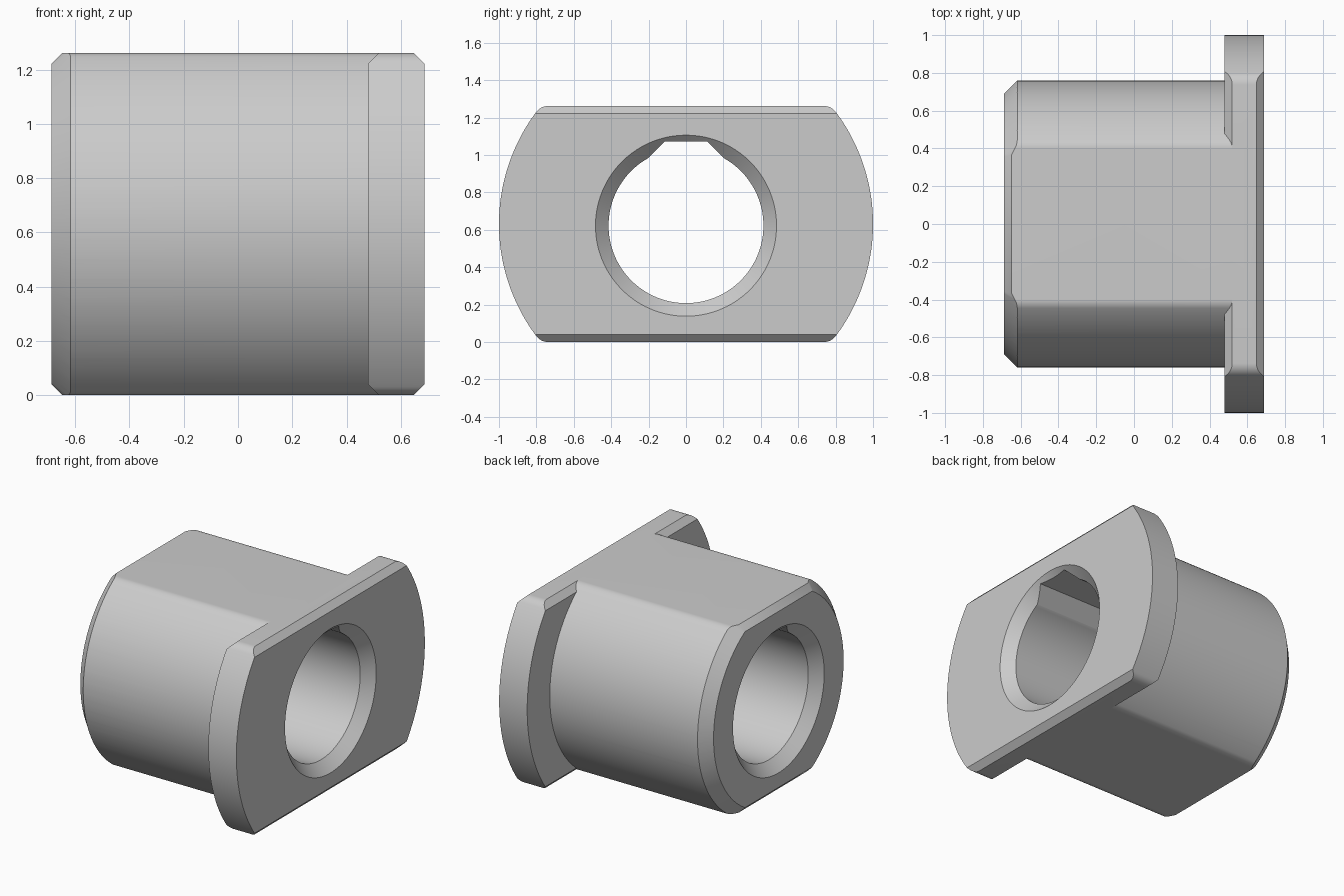
import bpy
import bmesh
from math import sin, cos, pi, sqrt, atan2
from mathutils import Vector

if "Cube" in bpy.data.objects:
    bpy.data.objects.remove(bpy.data.objects["Cube"])

HALF_H = 0.631      # half height between the flats
END = 0.688         # half length
FILLET = 0.08
CHAMFER = 0.04
BORE_Z = -0.009


def loft(name, rings):
    """Solid through matching rings of points, capped at both ends."""
    bm = bmesh.new()
    loops = [[bm.verts.new(p) for p in ring] for ring in rings]
    for a, b in zip(loops, loops[1:]):
        for i in range(len(a)):
            j = (i + 1) % len(a)
            bm.faces.new((a[i], a[j], b[j], b[i]))
    bm.faces.new(loops[0])
    bm.faces.new(loops[-1])
    bmesh.ops.recalc_face_normals(bm, faces=bm.faces)
    mesh = bpy.data.meshes.new(name)
    bm.to_mesh(mesh)
    bm.free()
    obj = bpy.data.objects.new(name, mesh)
    bpy.context.collection.objects.link(obj)
    return obj


def prism_x(name, section, x0, x1):
    return loft(name, [[(x, y, z) for y, z in section] for x in (x0, x1)])


def lathe_x(name, profile, z0=0.0, n=128):
    turns = [2 * pi * (i + 0.5) / n for i in range(n)]
    return loft(name, [[(x, r * cos(t), z0 + r * sin(t)) for t in turns] for x, r in profile])


def flatted_circle(radius, steps=28, corner=8):
    """Circle with top and bottom flats and rounded corners."""
    cz = HALF_H - FILLET
    cy = sqrt((radius - FILLET) ** 2 - cz ** 2)
    a = atan2(cz, cy)
    quarter = [(radius * cos(a * i / steps), radius * sin(a * i / steps)) for i in range(steps)]
    for i in range(corner + 1):
        t = a + (pi / 2 - a) * i / corner
        quarter.append((cy + FILLET * cos(t), cz + FILLET * sin(t)))
    upper = quarter + [(-y, z) for y, z in reversed(quarter)]
    return upper + [(-y, -z) for y, z in upper[1:-1]]


def chamfer_envelope(name, x0, x1):
    """Hexagonal slab whose sloping sides chamfer the flats at both ends."""
    low = HALF_H - CHAMFER
    mid, peak = (x0 + x1) / 2, low + (x1 - x0) / 2
    hexagon = [(x0, low), (mid, peak), (x1, low), (x1, -low), (mid, -peak), (x0, -low)]
    return loft(name, [[(x, y, z) for x, z in hexagon] for y in (-1.2, 1.2)])


def combine(target, tool, operation):
    mod = target.modifiers.new(operation, "BOOLEAN")
    mod.operation = operation
    mod.solver = "EXACT"
    mod.object = tool
    bpy.ops.object.select_all(action="DESELECT")
    bpy.context.view_layer.objects.active = target
    target.select_set(True)
    bpy.ops.object.modifier_apply(modifier=mod.name)
    bpy.data.objects.remove(tool)


# Barrel with flats, end chamfers and a conical lead-in
bushing = prism_x("flanged_bushing", flatted_circle(0.76), -0.8, 0.6)
combine(bushing, chamfer_envelope("barrel_envelope", -END, 2.0), "INTERSECT")
cone = lathe_x("lead_in", [(-0.75, 0.628), (-0.5, 0.878), (0.8, 0.878)])
combine(bushing, cone, "INTERSECT")

# Flange with the same flats
flange = prism_x("flange", flatted_circle(1.0), 0.3, 0.8)
combine(flange, chamfer_envelope("flange_envelope", 0.48, END), "INTERSECT")
combine(bushing, flange, "UNION")

# Bore, countersunk at both ends
R, SINK = 0.414, 0.07
bore = lathe_x("bore", [(-END - 0.1, R + SINK + 0.1), (-END + SINK, R),
                        (END - SINK, R), (END + 0.1, R + SINK + 0.1)], BORE_Z)
combine(bushing, bore, "DIFFERENCE")

# Keyway with sloping sides along the top of the bore
keyway = [(-0.115, 0.441), (0.115, 0.441), (0.25, 0.306), (-0.25, 0.306)]
combine(bushing, prism_x("keyway", keyway, -0.8, 0.8), "DIFFERENCE")

# Stand on the floor
for v in bushing.data.vertices:
    v.co += Vector((0, 0, HALF_H))

# Plain grey finish
grey = bpy.data.materials.new("light_grey")
grey.use_nodes = True
colour = (0.6, 0.6, 0.6, 1.0)
grey.diffuse_color = colour
grey.node_tree.nodes["Principled BSDF"].inputs["Base Color"].default_value = colour
bushing.data.materials.clear()
bushing.data.materials.append(grey)
for face in bushing.data.polygons:
    face.material_index = 0
bpy.ops.object.shade_smooth_by_angle(angle=pi / 6)
